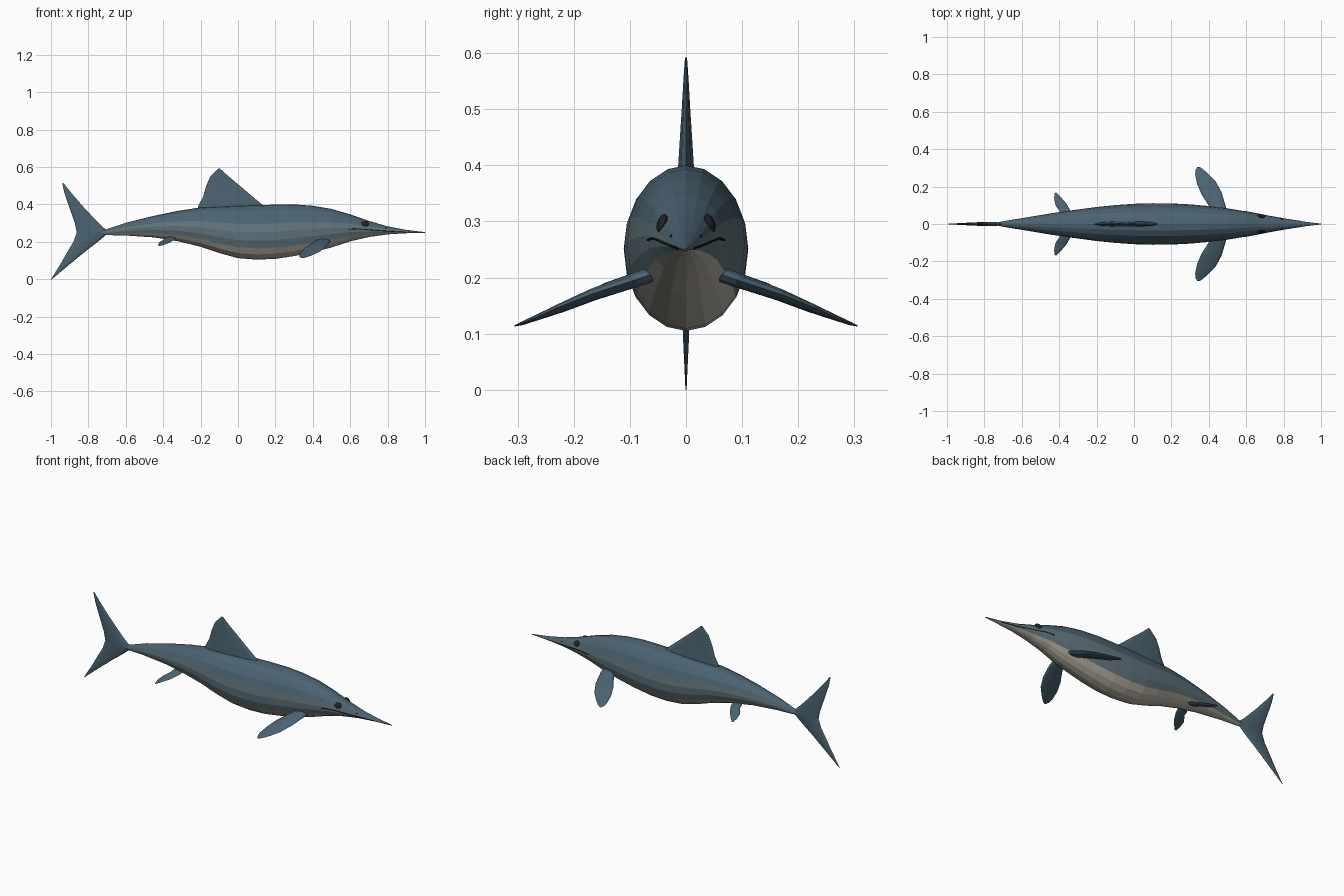
import bpy, bmesh, math
from mathutils import Vector

if "Cube" in bpy.data.objects:
    bpy.data.objects.remove(bpy.data.objects["Cube"])


def material(name, rgb):
    m = bpy.data.materials.new(name)
    m.diffuse_color = (*rgb, 1)
    m.use_nodes = True
    m.node_tree.nodes["Principled BSDF"].inputs["Base Color"].default_value = m.diffuse_color
    return m


BACK = material("back_blue", (0.07, 0.125, 0.165))
FLANK = material("flank_blue", (0.12, 0.18, 0.205))
BELLY = material("belly_cream", (0.46, 0.43, 0.36))
DARK = material("dark", (0.015, 0.018, 0.022))


def loft(name, rings, mats, pick=lambda i: 0, mirror=False):
    """Skin a list of equal-length vertex rings and cap both ends."""
    bm = bmesh.new()
    vs = [[bm.verts.new(p) for p in r] for r in rings]
    n = len(vs[0])
    for a, b in zip(vs, vs[1:]):
        for i in range(n):
            j = (i + 1) % n
            bm.faces.new((a[i], a[j], b[j], b[i])).material_index = pick(i)
    bm.faces.new(vs[0])
    bm.faces.new(vs[-1])
    bmesh.ops.recalc_face_normals(bm, faces=bm.faces)
    me = bpy.data.meshes.new(name)
    bm.to_mesh(me)
    bm.free()
    for m in mats:
        me.materials.append(m)
    ob = bpy.data.objects.new(name, me)
    bpy.context.collection.objects.link(ob)
    if mirror:
        mod = ob.modifiers.new("mirror", "MIRROR")
        mod.use_axis = (False, True, False)
        mod.use_mirror_merge = False
    return ob


def fin(name, sections, thick_dir, mirror=False, n=10):
    """Sections are (leading point, trailing point, half thickness)."""
    d = Vector(thick_dir).normalized()
    rings = []
    for lead, trail, t in sections:
        a, b = Vector(lead), Vector(trail)
        mid, half = (a + b) / 2, (a - b) / 2
        rings.append([mid + half * math.cos(k * math.tau / n)
                      + d * t * math.sin(k * math.tau / n) for k in range(n)])
    return loft(name, rings, [BACK], mirror=mirror)


# Body: x, top z, bottom z, half width
STATIONS = [
    (-0.74, 0.257, 0.243, 0.006), (-0.70, 0.268, 0.236, 0.015),
    (-0.60, 0.302, 0.234, 0.031), (-0.45, 0.339, 0.224, 0.056),
    (-0.32, 0.366, 0.203, 0.075), (-0.20, 0.384, 0.174, 0.091),
    (-0.10, 0.390, 0.140, 0.101), (0.0, 0.394, 0.113, 0.108),
    (0.10, 0.397, 0.105, 0.111), (0.20, 0.399, 0.109, 0.110),
    (0.30, 0.400, 0.124, 0.105), (0.40, 0.393, 0.145, 0.096),
    (0.50, 0.376, 0.170, 0.084), (0.60, 0.347, 0.203, 0.067),
    (0.70, 0.312, 0.226, 0.047), (0.80, 0.283, 0.240, 0.029),
    (0.90, 0.264, 0.246, 0.014), (1.0, 0.252, 0.248, 0.002)]
SIDES = 20


def body_ring(x, top, bot, w):
    c, h = (top + bot) / 2, (top - bot) / 2
    return [(x, w * math.cos(k * math.tau / SIDES),
             c + h * math.sin(k * math.tau / SIDES)) for k in range(SIDES)]


def body_zone(i):
    s = math.sin((i + 0.5) * math.tau / SIDES)
    return 0 if s > 0.3 else (1 if s > -0.58 else 2)


loft("body", [body_ring(*s) for s in STATIONS], [BACK, FLANK, BELLY], body_zone)


def skin_y(x, z):
    """Half width of the body at a given x and z."""
    for a, b in zip(STATIONS, STATIONS[1:]):
        if a[0] <= x <= b[0]:
            f = (x - a[0]) / (b[0] - a[0])
            top, bot, w = (a[i] + f * (b[i] - a[i]) for i in (1, 2, 3))
            s = (z - (top + bot) / 2) / ((top - bot) / 2)
            return w * math.sqrt(max(0, 1 - s * s))


# Tail and dorsal fins: z, leading x, trailing x, half thickness
TAIL = [(0.0, -0.995, -1.0, 0.001), (0.08, -0.90, -0.95, 0.005),
        (0.15, -0.815, -0.91, 0.008), (0.20, -0.75, -0.88, 0.010),
        (0.25, -0.69, -0.862, 0.012), (0.30, -0.745, -0.872, 0.010),
        (0.385, -0.825, -0.902, 0.007), (0.46, -0.89, -0.928, 0.004),
        (0.515, -0.934, -0.94, 0.001)]
fin("tail_fin", [((l, 0, z), (t, 0, z), h) for z, l, t, h in TAIL], (0, 1, 0))

DORSAL = [(0.36, 0.17, -0.22, 0.016), (0.395, 0.135, -0.212, 0.015),
          (0.44, 0.08, -0.187, 0.012), (0.50, 0.01, -0.17, 0.008),
          (0.55, -0.05, -0.148, 0.005), (0.592, -0.097, -0.107, 0.002)]
fin("dorsal_fin", [((l, 0, z), (t, 0, z), h) for z, l, t, h in DORSAL], (0, 1, 0))

# Paired flippers: leading x, y, trailing x, y, z, half thickness
FRONT = [(0.495, 0.05, 0.42, 0.05, 0.21, 0.014), (0.492, 0.09, 0.405, 0.09, 0.196, 0.014),
         (0.468, 0.17, 0.36, 0.16, 0.170, 0.011), (0.435, 0.23, 0.337, 0.215, 0.146, 0.008),
         (0.395, 0.27, 0.327, 0.265, 0.128, 0.005), (0.365, 0.296, 0.330, 0.29, 0.118, 0.003),
         (0.348, 0.306, 0.338, 0.304, 0.114, 0.001)]
REAR = [(-0.33, 0.035, -0.39, 0.035, 0.222, 0.008), (-0.337, 0.065, -0.395, 0.065, 0.213, 0.008),
        (-0.362, 0.11, -0.42, 0.10, 0.198, 0.006), (-0.392, 0.145, -0.427, 0.14, 0.187, 0.004),
        (-0.415, 0.168, -0.424, 0.165, 0.179, 0.001)]
for name, rows in (("front_flippers", FRONT), ("rear_flippers", REAR)):
    fin(name, [((lx, ly, z), (tx, ty, z), h) for lx, ly, tx, ty, z, h in rows],
        (0, 0.34, 0.94), mirror=True)

# Eyes and nostrils: flattened balls set in the skin
for side, s in (("left", 1), ("right", -1)):
    for part, x, z, size in (("eye", 0.68, 0.297, (0.02, 0.008, 0.017)),
                             ("nostril", 0.79, 0.274, (0.006, 0.002, 0.003))):
        bpy.ops.mesh.primitive_uv_sphere_add(
            segments=12, ring_count=8, radius=1,
            location=(x, s * skin_y(x, z), z), rotation=(s * 0.35, 0, -s * 0.2))
        ob = bpy.context.object
        ob.name = f"{part}_{side}"
        ob.scale = size
        ob.data.materials.append(DARK)

# Mouth line: thin tube following the jaw
MOUTH = [(0.59, 0.267), (0.64, 0.270), (0.70, 0.265), (0.76, 0.260), (0.82, 0.256), (0.90, 0.252)]
rings = []
for x, z in MOUTH:
    y = skin_y(x, z)
    rings.append([(x, y + 0.002 * math.cos(k * math.tau / 6),
                   z + 0.002 * math.sin(k * math.tau / 6)) for k in range(6)])
loft("mouth_line", rings, [DARK], mirror=True)
